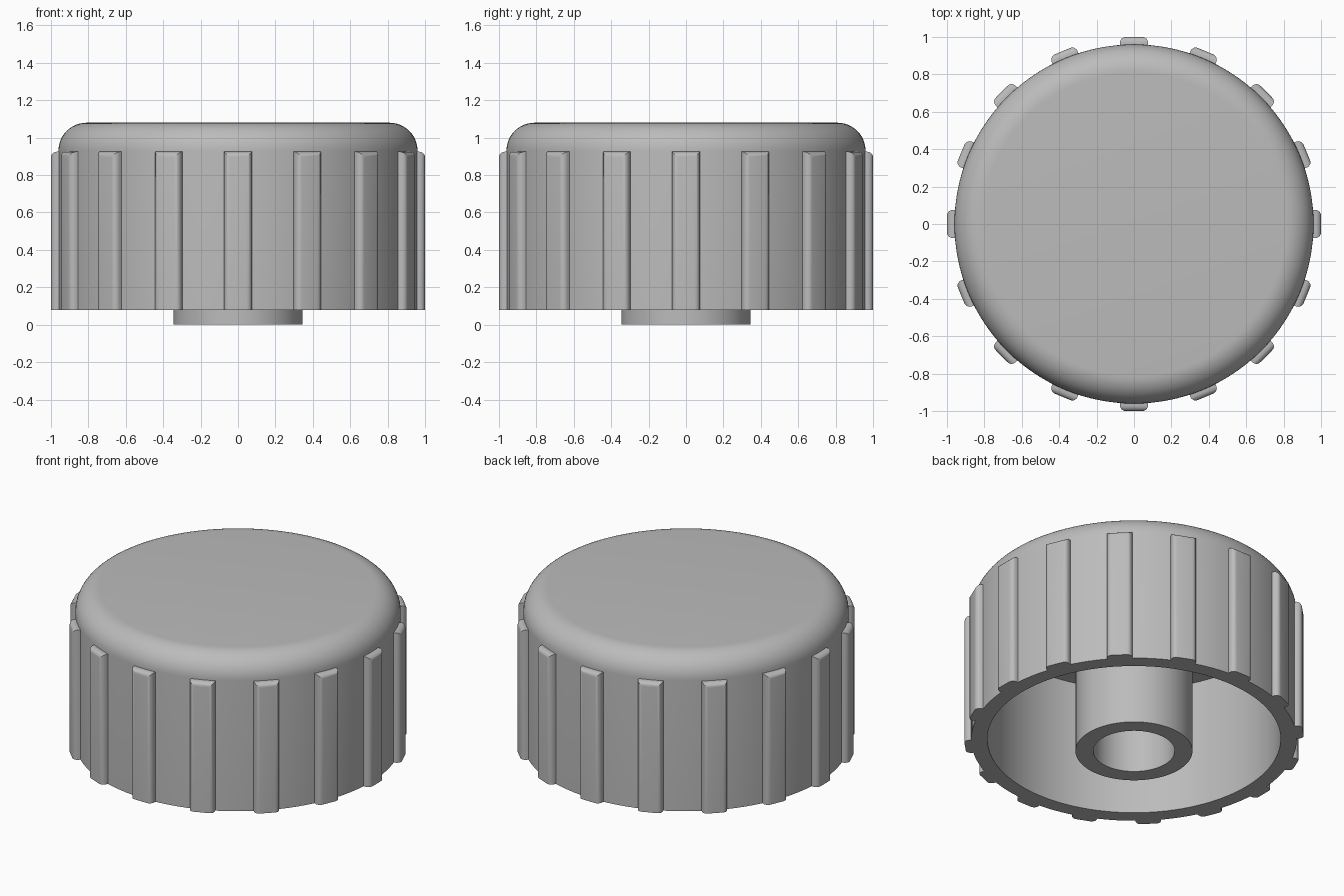
import bpy, bmesh
from math import pi, sin, cos
from mathutils import Matrix

cube = bpy.data.objects.get("Cube")
if cube:
    bpy.data.objects.remove(cube, do_unlink=True)

BASE, TOP, CEILING = 0.08, 1.08, 0.92
RADIUS, FILLET = 0.96, 0.15
RIBS = 16

grey = bpy.data.materials.new("grey plastic")
grey.use_nodes = True
grey.diffuse_color = (0.5, 0.5, 0.5, 1)
grey.node_tree.nodes["Principled BSDF"].inputs["Base Color"].default_value = (0.5, 0.5, 0.5, 1)


def finish(name, bm):
    """Turn a bmesh into a grey object, smooth apart from its sharp edges."""
    bmesh.ops.recalc_face_normals(bm, faces=bm.faces)
    mesh = bpy.data.meshes.new(name)
    bm.to_mesh(mesh)
    bm.free()
    mesh.materials.append(grey)
    obj = bpy.data.objects.new(name, mesh)
    bpy.context.collection.objects.link(obj)
    bpy.ops.object.select_all(action='DESELECT')
    obj.select_set(True)
    bpy.context.view_layer.objects.active = obj
    bpy.ops.object.shade_smooth_by_angle(angle=pi / 6)
    return obj


def lathe(name, profile, closed=False, steps=128):
    """Spin an (r, z) profile around the z axis."""
    bm = bmesh.new()
    verts = [bm.verts.new((r, 0, z)) for r, z in profile]
    edges = [bm.edges.new(pair) for pair in zip(verts, verts[1:])]
    if closed:
        edges.append(bm.edges.new((verts[-1], verts[0])))
    bmesh.ops.spin(bm, geom=verts + edges, axis=(0, 0, 1), cent=(0, 0, 0),
                   angle=2 * pi, steps=steps, use_merge=True)
    bmesh.ops.remove_doubles(bm, verts=bm.verts, dist=0.0001)
    return finish(name, bm)


# Hollow cap with a rounded upper edge
arc = [(RADIUS - FILLET + FILLET * cos(a), TOP - FILLET + FILLET * sin(a))
       for a in (i * pi / 24 for i in range(13))]
lathe("cap_shell", [(0, CEILING), (0.865, CEILING), (0.865, BASE), (RADIUS, BASE)]
      + arc + [(0, TOP)])

# Central tube, reaching just below the rim
lathe("center_tube", [(0.24, 0), (0.345, 0), (0.345, CEILING + 0.02), (0.24, CEILING + 0.02)],
      closed=True)

# Grip ribs with rounded outer and top edges
rib_top, inner, outer, width = 0.925, 0.92, 1.0, 0.15
for i in range(RIBS):
    bm = bmesh.new()
    bmesh.ops.create_cube(bm, size=1)
    bmesh.ops.scale(bm, vec=(outer - inner, width, rib_top - BASE), verts=bm.verts)
    bmesh.ops.translate(bm, vec=((outer + inner) / 2, 0, (rib_top + BASE) / 2), verts=bm.verts)
    rounded = [e for e in bm.edges
               if all(v.co.x > outer - 0.01 for v in e.verts)
               and any(v.co.z > BASE + 0.01 for v in e.verts)]
    bmesh.ops.bevel(bm, geom=rounded, offset=0.03, segments=5, profile=0.5,
                    affect='EDGES', clamp_overlap=True)
    bmesh.ops.transform(bm, matrix=Matrix.Rotation(i * 2 * pi / RIBS, 4, 'Z'), verts=bm.verts)
    finish(f"grip_rib_{i + 1}", bm)
